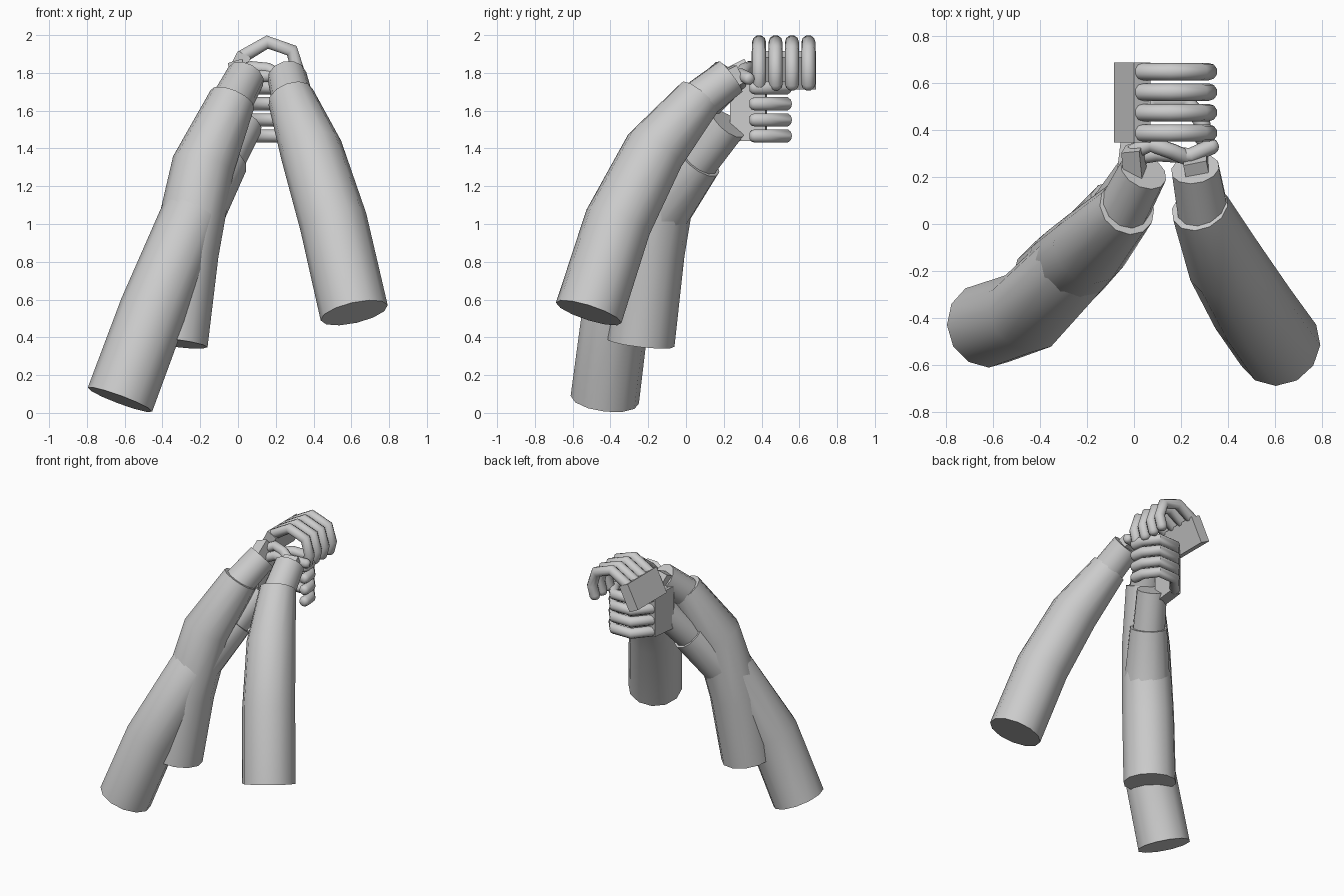
import bpy, bmesh, math
from mathutils import Vector, Matrix

if "Cube" in bpy.data.objects:
    bpy.data.objects.remove(bpy.data.objects["Cube"])


def tube(name, pts, radii, sides=12, angle=35):
    """Capped tube lofted along a path of points."""
    pts = [Vector(p) for p in pts]
    bm = bmesh.new()
    rings = []
    for i, p in enumerate(pts):
        a, b = pts[max(i - 1, 0)], pts[min(i + 1, len(pts) - 1)]
        t = Vector((0, 0, 0))
        if i > 0:
            t += (p - a).normalized()
        if i < len(pts) - 1:
            t += (b - p).normalized()
        t.normalize()
        if i == 0:
            ref = Vector((0, 1, 0)) if abs(t.y) < 0.85 else Vector((1, 0, 0))
            u = (ref - t * ref.dot(t)).normalized()
        else:
            u = (u - t * u.dot(t)).normalized()
        v = t.cross(u)
        rings.append([bm.verts.new(p + radii[i] * (u * math.cos(k * math.tau / sides)
                      + v * math.sin(k * math.tau / sides))) for k in range(sides)])
    for r, s in zip(rings, rings[1:]):
        for k in range(sides):
            n = (k + 1) % sides
            bm.faces.new((r[k], r[n], s[n], s[k]))
    bm.faces.new(rings[0][::-1])
    bm.faces.new(rings[-1])
    return finish(name, bm, angle)


def finish(name, bm, angle=None):
    bmesh.ops.recalc_face_normals(bm, faces=bm.faces)
    me = bpy.data.meshes.new(name)
    bm.to_mesh(me)
    bm.free()
    ob = bpy.data.objects.new(name, me)
    bpy.context.collection.objects.link(ob)
    if angle:
        bpy.ops.object.select_all(action='DESELECT')
        ob.select_set(True)
        bpy.context.view_layer.objects.active = ob
        bpy.ops.object.shade_smooth_by_angle(angle=math.radians(angle))
    return ob


def block(name, center, ax, ay, az, size):
    """Box with its own axes."""
    bm = bmesh.new()
    bmesh.ops.create_cube(bm, size=1)
    m = Matrix([Vector(a).normalized() for a in (ax, ay, az)]).transposed()
    for v in bm.verts:
        v.co = Vector(center) + m @ Vector([c * s for c, s in zip(v.co, size)])
    return finish(name, bm)


def finger(name, pts, r=0.037):
    """Jointed finger with rounded ends."""
    pts = [Vector(p) for p in pts]
    d0 = (pts[0] - pts[1]).normalized() * r
    d1 = (pts[-1] - pts[-2]).normalized() * r
    path = [pts[0] + d0 * .8, pts[0] + d0 * .5] + pts + [pts[-1] + d1 * .5, pts[-1] + d1 * .8]
    return tube(name, path, [r * .5, r * .85] + [r] * len(pts) + [r * .85, r * .5], 10, 50)


# Sleeves and the narrower wrists coming out of them; the two left arms cross
arms = {
    "upper_left_arm": ([(-.34, -.24, .37), (-.28, -.185, .85), (-.185, -.095, 1.31),
                        (-.03, .07, 1.66)], (.04, .225, 1.78), (.18, .178, .166, .125)),
    "right_arm": ([(.615, -.515, .53), (.505, -.36, 1.01), (.388, -.165, 1.39), (.28, .07, 1.67)],
                  (.26, .235, 1.78), (.182, .18, .166, .125)),
    "lower_left_arm": ([(-.625, -.43, .07), (-.45, -.37, .54), (-.25, -.165, 1.03),
                        (-.07, .07, 1.34)], (.03, .225, 1.53), (.182, .18, .166, .128)),
}
for name, (path, wrist, radii) in arms.items():
    tube(name + "_sleeve", path, radii)
    start = Vector(path[-1]).lerp(Vector(path[-2]), .15)
    tube(name + "_wrist", [start, wrist], [.112, .104])

# Small blocks joining the wrists to the hands
block("left_hand_joint", (.0, .265, 1.80), (1, .1, .3), (-.1, 1, .5), (-.3, -.5, 1), (.08, .13, .08))
block("right_hand_joint", (.265, .25, 1.78), (1, .2, 0), (-.2, 1, .5), (0, -.5, 1), (.1, .07, .10))

# Finger curl shared by both hands: (sideways, forward) from the knuckles
curl = [(0, 0), (.125, .073), (.255, .028), (.288, -.08), (.268, -.15)]


def hand(name, place, turn, width0, step, palm_w):
    c, s = math.cos(turn), math.sin(turn)

    def at(a, b, w):
        return Vector(place(a * c - b * s, a * s + b * c, w))
    for i in range(4):
        w = width0 + i * step
        finger(f"{name}_finger_{i + 1}", [at(a, b, w) for a, b in curl])
    # Palm
    mid = width0 + 1.5 * step
    o = at(0, 0, mid)
    d, n = Vector((.45, .89)), Vector((.89, -.45))
    p = -d * .085
    ax = at(n.x, n.y, mid) - o
    ay = at(d.x, d.y, mid) - o
    block(name + "_palm", at(p.x, p.y, mid), ax, ay, ax.cross(ay), (.078, .19, palm_w))


# Upper hand curls over the top, lower hand curls around the front
hand("upper_hand", lambda a, b, w: (.03 + a, w, 1.89 + b), 0, .387, .087, .34)
hand("lower_hand", lambda a, b, w: (-.01 + a, .415 + b, w), math.radians(20), 1.466, .085, .31)

# Thumbs
finger("upper_thumb", [(0, .31, 1.80), (.07, .34, 1.83), (.16, .31, 1.82), (.23, .28, 1.78)], .034)
finger("lower_thumb", [(-.02, .28, 1.73), (.1, .30, 1.78), (.24, .29, 1.79), (.33, .33, 1.77)], .034)
